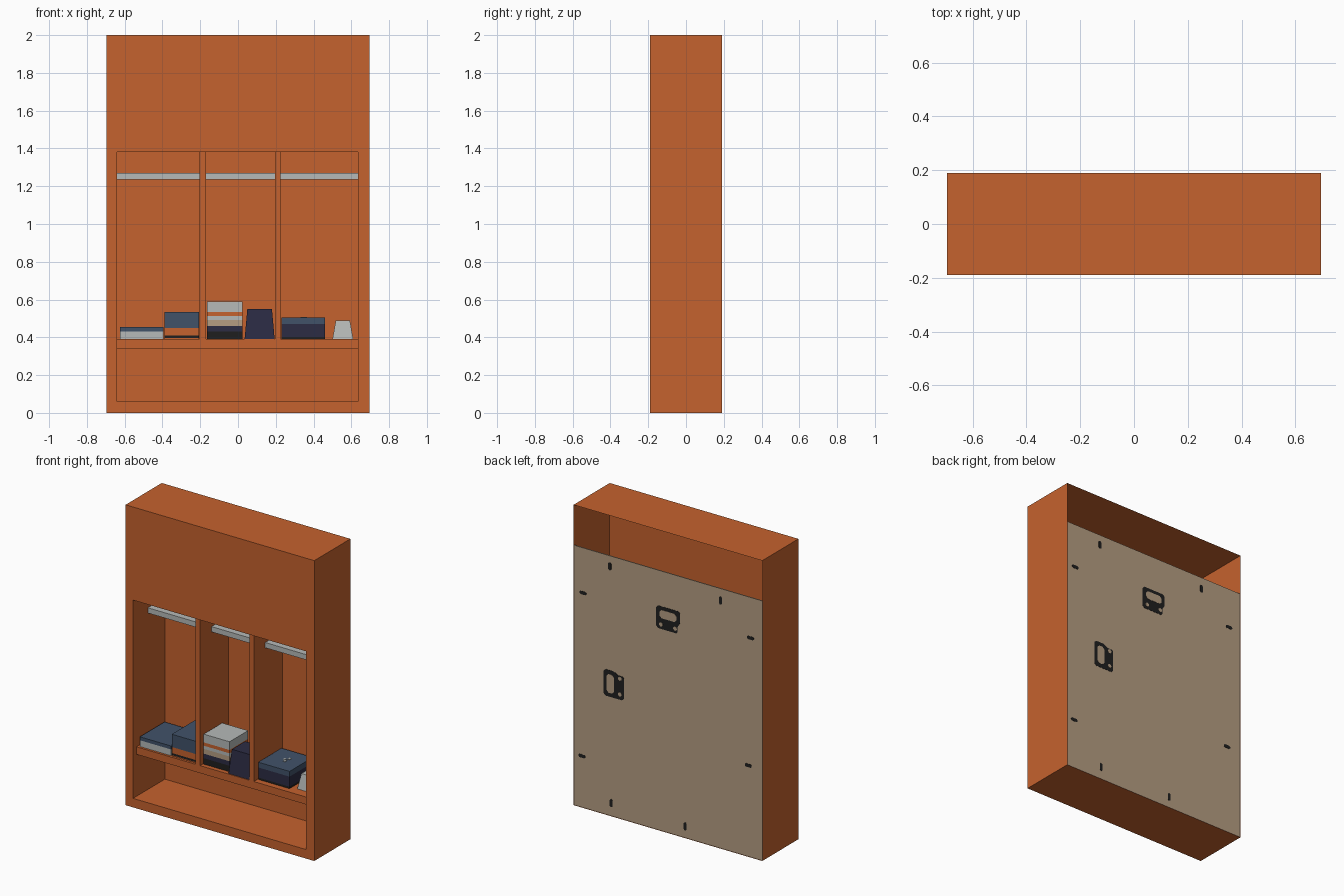
import bpy, bmesh
from mathutils import Vector

old = bpy.data.objects.get("Cube")
if old:
    bpy.data.objects.remove(old, do_unlink=True)


def material(name, hex_code):
    rgb = [int(hex_code[i:i + 2], 16) / 255 for i in (0, 2, 4)]
    col = [c / 12.92 if c < 0.04 else ((c + 0.055) / 1.055) ** 2.4 for c in rgb] + [1]
    m = bpy.data.materials.new(name)
    m.use_nodes = True
    m.diffuse_color = col
    m.node_tree.nodes["Principled BSDF"].inputs["Base Color"].default_value = col
    return m


ORANGE = material("orange wood", "c5622e")
BEIGE = material("beige board", "b59d82")
LIGHT = material("light grey", "b6bab8")
BLACK = material("black", "1f1f1f")
NAVY = material("navy cloth", "2c2c44")
BLUE = material("denim blue", "415269")


def finish(name, bm, mat):
    bmesh.ops.recalc_face_normals(bm, faces=bm.faces)
    me = bpy.data.meshes.new(name)
    bm.to_mesh(me)
    bm.free()
    me.materials.append(mat)
    ob = bpy.data.objects.new(name, me)
    bpy.context.collection.objects.link(ob)
    return ob


def box_mesh(x, y, z):
    bm = bmesh.new()
    bmesh.ops.create_cube(bm, size=1)
    for v in bm.verts:
        v.co = Vector([(r[0] + r[1]) / 2 + c * (r[1] - r[0]) for c, r in zip(v.co, (x, y, z))])
    return bm


def box(name, x, y, z, mat, taper=0):
    bm = box_mesh(x, y, z)
    mid = Vector(((x[0] + x[1]) / 2, (y[0] + y[1]) / 2))
    for v in bm.verts:
        if v.co.z > sum(z) / 2:
            v.co.xy = mid + (v.co.xy - mid) * (1 - taper)
    return finish(name, bm, mat)


def plate(name, outline, y, depth, mat):
    # flat outline in x and z, given thickness towards the front
    bm = bmesh.new()
    f = bm.faces.new([bm.verts.new((px, y, pz)) for px, pz in outline])
    ext = bmesh.ops.extrude_face_region(bm, geom=[f])
    for v in ext["geom"]:
        if isinstance(v, bmesh.types.BMVert):
            v.co.y -= depth
    return finish(name, bm, mat)


def clipped(cx, cz, w, h, c):
    # rectangle with clipped corners
    a, b = w / 2, h / 2
    pts = [(a - c, b), (a, b - c), (a, c - b), (a - c, -b),
           (c - a, -b), (-a, c - b), (-a, b - c), (c - a, b)]
    return [(cx + p, cz + q) for p, q in pts]


# Cabinet shell: open at the back, front face inset and pushed in as a recess
FRONT, BACK = -0.19, 0.19
LEFT, RIGHT, LOW, HIGH, DEEP = -0.64, 0.635, 0.06, 1.38, 0.145
bm = box_mesh((-0.695, 0.695), (FRONT, BACK), (0, 2))
front = min(bm.faces, key=lambda f: f.calc_center_median().y)
back = max(bm.faces, key=lambda f: f.calc_center_median().y)
bmesh.ops.delete(bm, geom=[back], context='FACES_ONLY')
bmesh.ops.inset_region(bm, faces=[front], thickness=0.05)
for v in front.verts:
    v.co.x = LEFT if v.co.x < 0 else RIGHT
    v.co.z = LOW if v.co.z < 1 else HIGH
inner = bmesh.ops.extrude_discrete_faces(bm, faces=[front])["faces"][0]
for v in inner.verts:
    v.co.y = DEEP
finish("cabinet_shell", bm, ORANGE)

# Shelf, dividers and rails
EDGE, TOP = -0.155, 0.39
box("shelf", (LEFT, RIGHT), (EDGE, DEEP), (0.34, TOP), ORANGE)
dividers = [(-0.205, -0.17), (0.195, 0.225)]
for i, d in enumerate(dividers):
    box(f"divider_{i + 1}", d, (EDGE, DEEP), (TOP, HIGH), ORANGE)
bays = [(LEFT, dividers[0][0]), (dividers[0][1], dividers[1][0]), (dividers[1][1], RIGHT)]
for i, bay in enumerate(bays):
    box(f"hanging_rail_{i + 1}", bay, (-0.035, 0.03), (1.235, 1.27), LIGHT)


# Folded clothes, stacked in layers upwards from the shelf
def stack(name, x, y, layers):
    z = TOP
    for i, (top, mat) in enumerate(layers):
        box(f"{name}_layer_{i + 1}", x, y, (z, top), mat)
        z = top


stack("short_pile", (-0.625, -0.395), (-0.14, 0.12), [(0.432, LIGHT), (0.455, BLUE)])
stack("striped_pile", (-0.39, -0.206), (-0.14, 0.1),
      [(0.396, ORANGE), (0.41, BLACK), (0.45, ORANGE), (0.535, BLUE)])
stack("tall_pile", (-0.165, 0.025), (-0.125, 0.07),
      [(0.43, BLACK), (0.46, NAVY), (0.492, BEIGE), (0.513, LIGHT), (0.535, ORANGE), (0.59, LIGHT)])
stack("wide_pile", (0.23, 0.46), (-0.115, 0.13), [(0.403, BLACK), (0.47, NAVY), (0.505, BLUE)])

# Small patches on the wide pile
for i, (px, py) in enumerate([(0.33, 0.0), (0.35, 0.02), (0.345, -0.02)]):
    box(f"cloth_patch_{i + 1}", (px, px + 0.015), (py, py + 0.02), (0.505, 0.508), LIGHT)

# Tapered containers
box("navy_basket", (0.035, 0.194), (-0.15, 0.02), (TOP, 0.55), NAVY, 0.18)
box("light_pot", (0.5, 0.61), (-0.09, 0.02), (TOP, 0.49), LIGHT, 0.32)

# Back board with its slots and brackets
BOARD = 0.187
box("back_board", (-0.694, 0.694), (BOARD - 0.006, BOARD), (0.001, 1.73), BEIGE)
upright = [(0.43, 1.66), (-0.385, 1.65), (0.42, 0.086), (-0.125, 0.077)]
level = [(0.628, 1.43), (-0.606, 1.46), (0.636, 0.342), (-0.59, 0.607)]
for i, (px, pz) in enumerate(upright):
    plate(f"upright_slot_{i + 1}", clipped(px, pz, 0.022, 0.052, 0.007), 0.1885, 0.002, BLACK)
for i, (px, pz) in enumerate(level):
    plate(f"level_slot_{i + 1}", clipped(px, pz, 0.05, 0.022, 0.007), 0.1885, 0.002, BLACK)


def bracket(name, cx, cz, turned):
    # dark stepped plate with a long window and two round holes
    def place(pts):
        return [(cx + q, cz - p) if turned else (cx + p, cz + q) for p, q in pts]

    body = [(-0.075, 0.075), (0.075, 0.075), (0.088, 0.06), (0.088, 0.0), (0.07, -0.03),
            (0.07, -0.065), (0.06, -0.075), (-0.075, -0.075), (-0.088, -0.06), (-0.088, 0.06)]
    plate(name, place([(-p, q) for p, q in body]), 0.1885, 0.002, BLACK)
    plate(name + "_window", place(clipped(0, 0.025, 0.125, 0.055, 0.015)), BACK, 0.002, BEIGE)
    for side in (-1, 1):
        hole = place(clipped(side * 0.052, -0.045, 0.026, 0.026, 0.008))
        plate(f"{name}_hole_{side + 2}", hole, BACK, 0.002, BEIGE)


bracket("upper_bracket", 0, 1.42, False)
bracket("side_bracket", 0.4, 0.88, True)
